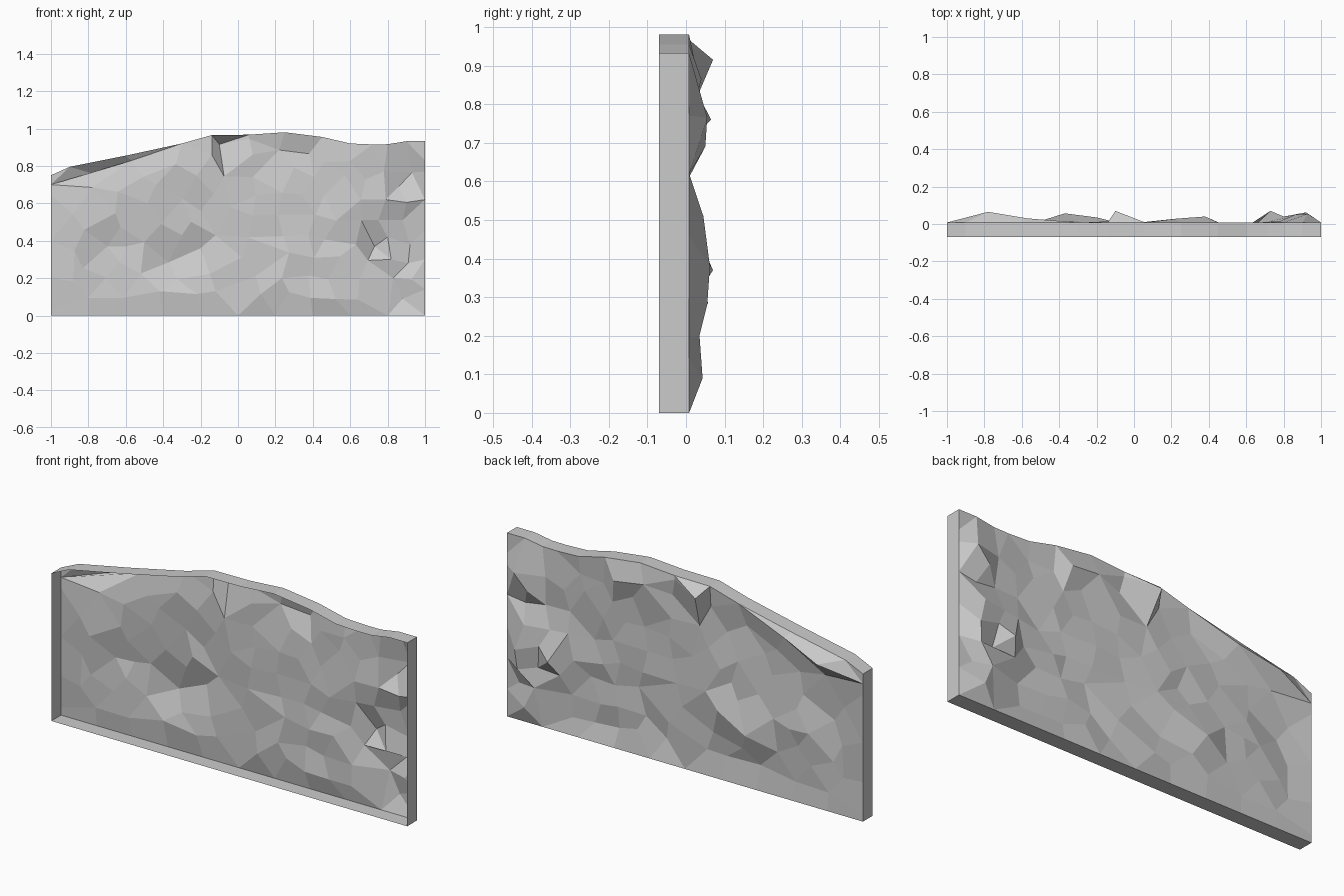
import bpy, bmesh, random
from math import hypot, radians
from mathutils import Vector
from mathutils.geometry import delaunay_2d_cdt

if "Cube" in bpy.data.objects:
    bpy.data.objects.remove(bpy.data.objects["Cube"])

random.seed(11)
EDGE_Y, FRONT_Y = 0.008, -0.07

# Skyline of the cliff (x, z)
skyline = [(-1, .75), (-.9, .795), (-.6, .855), (-.3, .92), (-.14, .965), (.06, .967),
           (.25, .98), (.45, .955), (.6, .92), (.72, .915), (.8, .916), (.9, .932), (1, .932)]

# Key rock points (x, z, y): jutting ledges and the creases beside them
rocks = [(-.78, .76, .065), (-.57, .828, .03), (-.51, .74, 0), (-.78, .685, 0),
         (-.1, .915, .07), (-.14, .86, 0), (.06, .945, .005), (.22, .885, .028),
         (.38, .865, .04), (.3, .79, 0), (.46, .82, .005), (.57, .75, 0),
         (-.37, .285, .057), (-.52, .225, .008), (-.2, .36, .035), (-.42, .13, 0),
         (-.6, .37, .028), (-.3, .43, .015), (-.04, .58, 0), (-.2, .56, .01),
         (-.12, .13, 0), (.02, .31, .005), (-.12, .43, .015),
         (.73, .37, .07), (.63, .38, .005), (.66, .51, .005), (.75, .51, .02),
         (.92, .38, .062), (.88, .51, .045), (.91, .28, .055), (.8, .42, .04),
         (.86, .69, .05), (.78, .77, .015), (.93, .765, .055), (.9, .605, .005),
         (.79, .62, 0), (.88, .09, .043), (.83, .2, .035)]


def top_z(x):
    for (x0, z0), (x1, z1) in zip(skyline, skyline[1:]):
        if x <= x1:
            return z0 + (z1 - z0) * (x - x0) / (x1 - x0)
    return skyline[-1][1]


def swell(x, z):
    """Depth lent to a fill point by the nearby ledges."""
    return max(y * max(0, 1 - hypot((x - rx) / 1.2, z - rz) / .17) for rx, rz, y in rocks)


# Border loop: floor, right side, skyline, left side
border = [(-1 + .2 * i, 0) for i in range(11)]
border += [(1, z) for z in (.14, .3, .46, .62, .77, .83)]
border += skyline[::-1]
border += [(-1, z) for z in (.70, .645, .6, .4, .2, .04)]
n = len(border)
pts = [(x, z, EDGE_Y) for x, z in border] + rocks

# Fill with shallow layered facets that follow the skyline
ROWS = 9
for r in range(1, ROWS):
    x = -.88 + .08 * (r % 2)
    while x < .95:
        px = x + random.uniform(-.035, .035)
        pz = top_z(px) * r / ROWS + random.uniform(-.018, .018)
        on_ledge = px < -.45 and pz > top_z(px) - .14
        if not on_ledge and all(hypot((px - q[0]) / 1.5, pz - q[1]) > .062 for q in pts):
            y = random.uniform(-.02, .005) + swell(px, pz)
            pts.append((px, pz, min(y, .04)))
        x += .19 if x < -.1 else .14

# Ledge crests kept as unbroken edges
edges = [(i, (i + 1) % n) for i in range(n)]
crests = [[(-1, .70), (-.78, .76), (-.57, .828), (-.3, .92)],
          [(-1, .645), (-.78, .685), (-.51, .74)],
          [(-.52, .225), (-.37, .285), (-.2, .36), (-.12, .43), (-.04, .58)]]
find = {p[:2]: i for i, p in enumerate(pts)}
for line in crests:
    edges += [(find[a], find[b]) for a, b in zip(line, line[1:])]
v2, _, faces, orig, _, _ = delaunay_2d_cdt([Vector(p[:2]) for p in pts], edges, [], 1, 1e-5)

# Rock face, with triangles paired into quad facets
bm = bmesh.new()
verts = [bm.verts.new((v.x, pts[o[0]][2] if o else EDGE_Y, v.y)) for v, o in zip(v2, orig)]
for f in faces:
    bm.faces.new([verts[i] for i in reversed(f)])
bm.normal_update()
bmesh.ops.join_triangles(bm, faces=bm.faces[:], angle_face_threshold=radians(25),
                         angle_shape_threshold=radians(80))

# Open-fronted rim running forward from the border
rim = bmesh.ops.extrude_edge_only(bm, edges=[e for e in bm.edges if e.is_boundary])
for v in (g for g in rim["geom"] if isinstance(g, bmesh.types.BMVert)):
    v.co.y = FRONT_Y
bmesh.ops.recalc_face_normals(bm, faces=bm.faces[:])
if sum(f.normal.y for f in bm.faces) < 0:
    bmesh.ops.reverse_faces(bm, faces=bm.faces[:])

mesh = bpy.data.meshes.new("rock_wall")
bm.to_mesh(mesh)
bm.free()
wall = bpy.data.objects.new("rock_wall", mesh)
bpy.context.collection.objects.link(wall)
